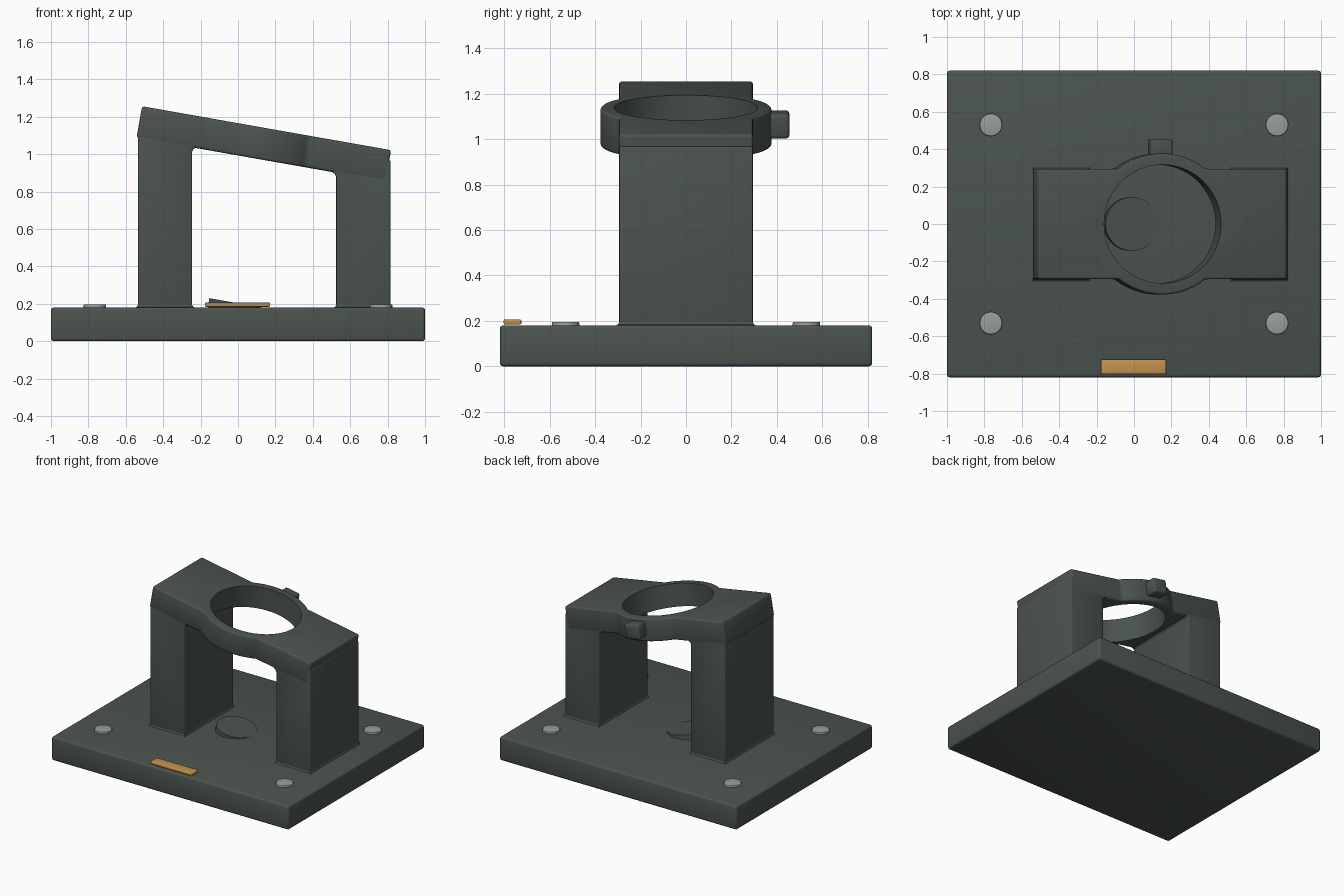
import bpy, bmesh, math
from mathutils import Matrix, Vector

if "Cube" in bpy.data.objects:
    bpy.data.objects.remove(bpy.data.objects["Cube"])

TILT = math.radians(10)
CENTRE = Vector((0.138, 0, 1.055))
PLACE = Matrix.Translation(CENTRE) @ Matrix.Rotation(TILT, 4, 'Y')


def colour(name, rgb):
    m = bpy.data.materials.new(name)
    m.diffuse_color = (*rgb, 1)
    m.use_nodes = True
    m.node_tree.nodes["Principled BSDF"].inputs["Base Color"].default_value = m.diffuse_color
    return m


DARK = colour("dark_metal", (0.07, 0.088, 0.078))
STEEL = colour("steel", (0.32, 0.34, 0.32))
ORANGE = colour("orange", (0.54, 0.29, 0.08))


def apply_mods(ob):
    bpy.ops.object.select_all(action='DESELECT')
    bpy.context.view_layer.objects.active = ob
    ob.select_set(True)
    for m in list(ob.modifiers):
        bpy.ops.object.modifier_apply(modifier=m.name)


def finish(name, bm, mat, bevel=0.0, matrix=None, cutter=None):
    bmesh.ops.recalc_face_normals(bm, faces=bm.faces)
    me = bpy.data.meshes.new(name)
    bm.to_mesh(me)
    bm.free()
    ob = bpy.data.objects.new(name, me)
    bpy.context.collection.objects.link(ob)
    me.materials.append(mat)
    if matrix:
        ob.matrix_world = matrix
    if bevel:
        b = ob.modifiers.new("bevel", 'BEVEL')
        b.width, b.segments, b.limit_method = bevel, 3, 'ANGLE'
    if cutter:
        c = ob.modifiers.new("hole", 'BOOLEAN')
        c.operation, c.object, c.solver = 'DIFFERENCE', cutter, 'EXACT'
    apply_mods(ob)
    bpy.ops.object.shade_smooth_by_angle(angle=math.radians(35))
    return ob


def prism(points, direction):
    bm = bmesh.new()
    f = bm.faces.new([bm.verts.new(p) for p in points])
    r = bmesh.ops.extrude_face_region(bm, geom=[f])
    bmesh.ops.translate(bm, vec=direction,
                        verts=[v for v in r["geom"] if isinstance(v, bmesh.types.BMVert)])
    return bm


def box(name, lo, hi, mat, bevel=0.0, matrix=None):
    pts = [(lo[0], lo[1], lo[2]), (hi[0], lo[1], lo[2]), (hi[0], hi[1], lo[2]), (lo[0], hi[1], lo[2])]
    return finish(name, prism(pts, (0, 0, hi[2] - lo[2])), mat, bevel, matrix)


def cylinder(name, r, depth, mat, matrix, bevel=0.0, sides=64):
    bm = bmesh.new()
    bmesh.ops.create_cone(bm, cap_ends=True, segments=sides, radius1=r, radius2=r, depth=depth)
    return finish(name, bm, mat, bevel, matrix)


# base plate
box("base_plate", (-1, -0.82, 0), (1, 0.82, 0.18), DARK, 0.015)

# tilted top plate, bulging into a ring on both sides, with a bored hole
L, W, R, T = 0.676, 0.295, 0.377, 0.085
a0 = math.asin(W / R)
arc = [a0 + (math.pi - 2 * a0) * i / 28 for i in range(29)]
half = [(L, W)] + [(R * math.cos(a), R * math.sin(a)) for a in arc] + [(-L, W)]
outline = [(x, y, -T) for x, y in half] + [(-x, -y, -T) for x, y in half]
bore = cylinder("bore_cutter", 0.317, 0.6, DARK, PLACE, sides=96)
finish("ring_plate", prism(outline, (0, 0, 2 * T)), DARK, 0.013, PLACE, bore)
bpy.data.objects.remove(bore)

# clamp tab at the back of the ring
box("clamp_tab", (-0.06, 0.34, -0.045), (0.06, 0.455, 0.065), DARK, 0.015, PLACE)


# legs with small fillets under the plate and a flare at the foot
def underside(x):
    return 0.971 - (x - 0.123) * math.tan(TILT)


def leg(name, outer, inner, top):
    s = 1 if inner > outer else -1
    zi = underside(inner)
    f = 0.022
    fillet = [(inner, zi - f), (inner + s * f * 0.3, zi - f * 0.35),
              (inner + s * f, underside(inner + s * f) + 0.001)]
    prof = [(outer, 0.17), (inner, 0.17)] + fillet + [(inner, zi + 0.03), (outer, top)]
    finish(name, prism([(x, -0.294, z) for x, z in prof], (0, 0.588, 0)), DARK, 0.007)
    cx, hx = (outer + inner) / 2, abs(outer - inner) / 2
    bm = bmesh.new()
    rings = []
    for grow, z in ((0.016, 0.178), (0.005, 0.184), (-0.001, 0.198)):
        x, y = hx + grow, 0.294 + grow
        rings.append([bm.verts.new((cx + i * x, j * y, z))
                      for i, j in ((-1, -1), (1, -1), (1, 1), (-1, 1))])
    for a, b in zip(rings, rings[1:]):
        for k in range(4):
            n = (k + 1) % 4
            bm.faces.new((a[k], a[n], b[n], b[k]))
    bm.faces.new(rings[0])
    bm.faces.new(rings[-1])
    finish(name + "_foot", bm, DARK)


leg("tall_leg", -0.535, -0.245, 1.125)
leg("short_leg", 0.815, 0.525, 0.968)

# tilted pad on the base, in line with the ring axis
axis = PLACE.to_3x3() @ Vector((0, 0, 1))
pad_top = CENTRE - axis * ((CENTRE.z - 0.205) / axis.z)
cylinder("angled_pad", 0.143, 0.1, DARK,
         Matrix.Translation(pad_top - axis * 0.05) @ Matrix.Rotation(TILT, 4, 'Y'))

# corner screws
for i, (sx, sy) in enumerate(((-1, -1), (1, -1), (1, 1), (-1, 1))):
    cylinder(f"screw_{i + 1}", 0.06, 0.04, STEEL,
             Matrix.Translation((sx * 0.765, sy * 0.53, 0.176)), 0.005, 40)

# orange front marker
box("front_marker", (-0.177, -0.803, 0.184), (0.172, -0.725, 0.206), ORANGE, 0.006)
